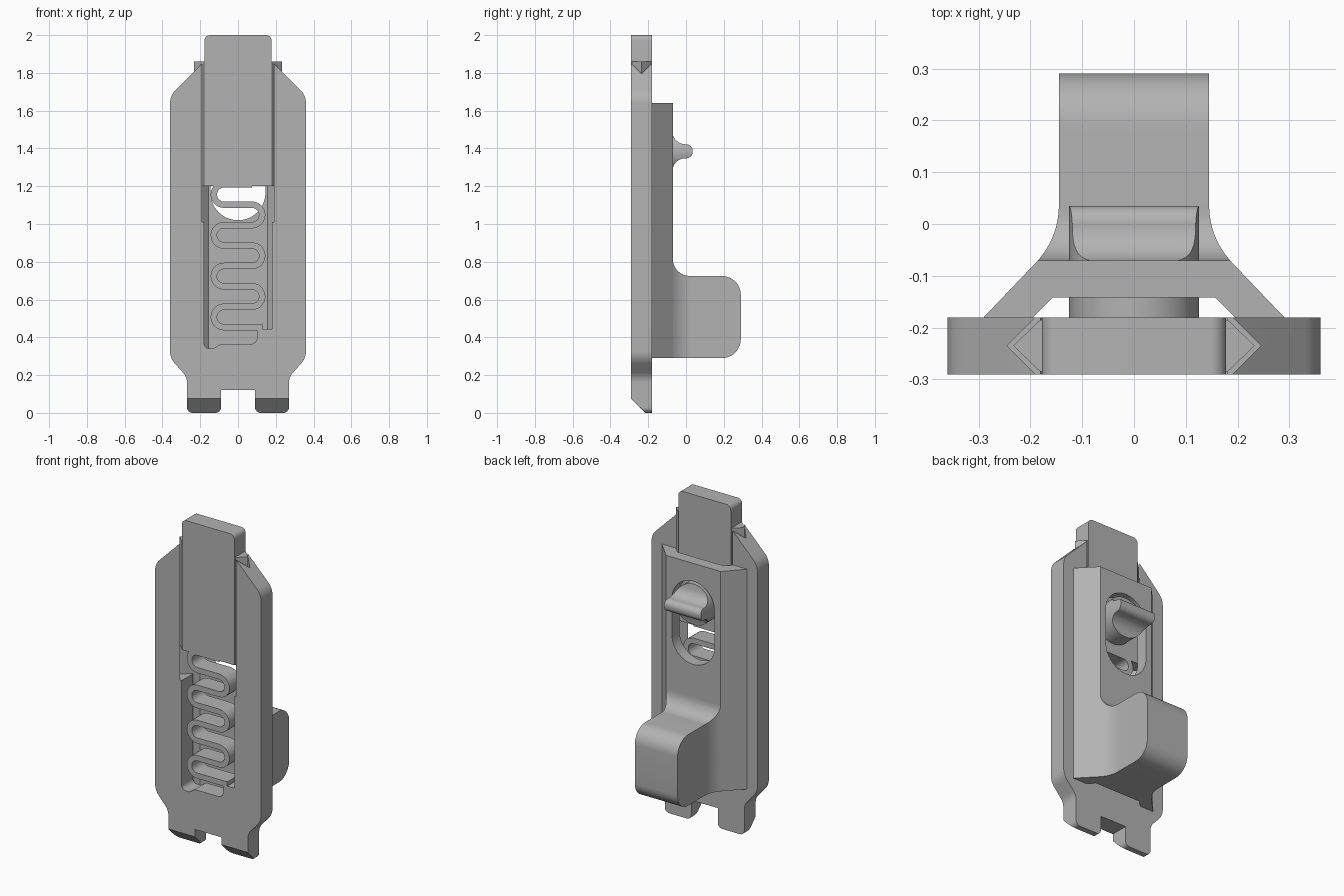
import bpy
import bmesh
import math
from mathutils import Vector

if "Cube" in bpy.data.objects:
    bpy.data.objects.remove(bpy.data.objects["Cube"], do_unlink=True)

GREY = (0.45, 0.45, 0.45, 1.0)
mat = bpy.data.materials.new("plain_grey")
mat.use_nodes = True
mat.diffuse_color = GREY
next(n for n in mat.node_tree.nodes if n.type == 'BSDF_PRINCIPLED').inputs["Base Color"].default_value = GREY

FRONT, BACK = -0.29, -0.18      # the two faces of the flat plate


def fillet(points, steps=10):
    """Closed outline from (a, b) or (a, b, radius) corners."""
    out = []
    for i, corner in enumerate(points):
        p = Vector(corner[:2])
        if len(corner) < 3:
            out.append(p)
            continue
        to_prev = Vector(points[i - 1][:2]) - p
        to_next = Vector(points[(i + 1) % len(points)][:2]) - p
        u, v = to_prev.normalized(), to_next.normalized()
        half = u.angle(v) / 2
        r = corner[2]
        t = r / math.tan(half)
        centre = p + (u + v).normalized() * (r / math.sin(half))
        a, b = (p + u * t - centre).normalized(), (p + v * t - centre).normalized()
        out += [centre + a.slerp(b, k / steps) * r for k in range(steps + 1)]
    return out


def prism(name, outline, axis, lo, hi):
    """Extrude an outline along an axis from lo to hi."""
    def place(p, d):
        return {'x': (d, p[0], p[1]), 'y': (p[0], d, p[1]), 'z': (p[0], p[1], d)}[axis]
    bm = bmesh.new()
    face = bm.faces.new([bm.verts.new(place(p, lo)) for p in outline])
    ext = bmesh.ops.extrude_face_region(bm, geom=[face])
    shift = Vector(place((0, 0), hi - lo))
    bmesh.ops.translate(bm, verts=[e for e in ext["geom"] if isinstance(e, bmesh.types.BMVert)], vec=shift)
    bmesh.ops.recalc_face_normals(bm, faces=bm.faces)
    mesh = bpy.data.meshes.new(name)
    bm.to_mesh(mesh)
    bm.free()
    mesh.materials.append(mat)
    obj = bpy.data.objects.new(name, mesh)
    bpy.context.collection.objects.link(obj)
    return obj


def combine(obj, other, operation):
    """Apply a boolean and drop the helper."""
    mod = obj.modifiers.new("cut", 'BOOLEAN')
    mod.operation, mod.object, mod.solver = operation, other, 'EXACT'
    graph = bpy.context.evaluated_depsgraph_get()
    result = bpy.data.meshes.new_from_object(obj.evaluated_get(graph))
    obj.modifiers.clear()
    obj.data = result
    bpy.data.objects.remove(other, do_unlink=True)


def mirrored(half):
    """Complete an outline that is symmetric about the first axis."""
    return half + [(-p[0], *p[1:]) for p in reversed(half)]


def smooth(obj):
    bpy.ops.object.select_all(action='DESELECT')
    obj.select_set(True)
    bpy.context.view_layer.objects.active = obj
    bpy.ops.object.shade_smooth_by_angle(angle=math.radians(30))


parts = []

# Main plate: two feet, sloped shoulders and a long slot open at the top
side = [(0.09, 0.12), (0.09, 0, 0.03), (0.27, 0, 0.03), (0.27, 0.19, 0.08),
        (0.36, 0.29, 0.1), (0.36, 1.68, 0.1), (0.18, 1.86)]
slot = [(0.18, 0.445), (0.1, 0.445), (0.1, 0.365, 0.03), (-0.09, 0.365),
        (-0.13, 0.34), (-0.18, 0.34, 0.03)]
other_side = [(-p[0], *p[1:]) for p in reversed(side)]
plate = prism("main_plate", fillet(side + slot + other_side), 'y', FRONT, BACK)
# Bevel on the front of the feet
combine(plate, prism("foot_bevel", [(-0.3, 0.085), (-0.205, -0.01), (-0.3, -0.01)],
                     'x', -0.5, 0.5), 'DIFFERENCE')
# V grooves that guide the slider
vee = mirrored([(0.185, -0.295), (0.245, -0.235), (0.185, -0.175)])
combine(plate, prism("groove", vee, 'z', 1.01, 1.95), 'DIFFERENCE')
parts.append(plate)

# Slider bolt with a tongue on each edge
parts.append(prism("slider", fillet(mirrored([(0.178, 1.2), (0.178, 2, 0.03)])), 'y', FRONT, BACK))
for s, label in ((1, "left"), (-1, "right")):
    tongue = [(s * 0.17, -0.285), (s * 0.181, -0.285), (s * 0.233, -0.235),
              (s * 0.181, -0.185), (s * 0.17, -0.185)]
    parts.append(prism(label + "_tongue", tongue, 'z', 1.2, 1.86))

# Zigzag spring: a ribbon of rows joined by half-round bends
PITCH, TOP, REACH, HALF_WIDTH = 0.108, 1.21, 0.074, 0.017
path = [Vector((REACH, TOP))]
for row in range(7):
    s = -1 if row % 2 == 0 else 1
    mid = TOP - PITCH * (row + 0.5)
    for k in range(15):
        a = math.pi * k / 14
        path.append(Vector((s * (REACH + math.sin(a) * PITCH / 2), mid + math.cos(a) * PITCH / 2)))
path.append(Vector((0.13, TOP - PITCH * 7)))
left_edge, right_edge = [], []
for i, p in enumerate(path):
    along = (path[min(i + 1, len(path) - 1)] - path[max(i - 1, 0)]).normalized()
    normal = Vector((-along.y, along.x)) * HALF_WIDTH
    left_edge.append(p + normal)
    right_edge.append(p - normal)
parts.append(prism("spring", left_edge + right_edge[::-1], 'y', FRONT, BACK))

# Back cover with a channel inside and a long window for the knob
cover = prism("back_cover", mirrored([(0.157, -0.142), (0.195, BACK), (0.29, BACK), (0.185, -0.07)][::-1]),
              'z', 0.29, 1.64)
window = fillet(mirrored([(0.145, 1.02, 0.1449), (0.145, 1.53, 0.1449)]), 16)
combine(cover, prism("window", window, 'y', -0.16, 0), 'DIFFERENCE')
parts.append(cover)

# Thumb knob: a round post pinched into a finger grip
KNOB_Z = 1.385
post = [(0.125 * math.cos(a), KNOB_Z + 0.125 * math.sin(a))
        for a in (math.tau * k / 48 for k in range(48))]
knob = prism("thumb_knob", post, 'y', -0.19, 0.1)
upper = [(-0.2, 0.14), (-0.08, 0.14), (-0.06, 0.037, 0.07), (0.035, 0.037, 0.034)]
lower = [(p[0], -p[1], *p[2:]) for p in reversed(upper)]
grip = [(p.x, p.y + KNOB_Z) for p in fillet(upper + lower)]
combine(knob, prism("grip", grip, 'x', -0.2, 0.2), 'INTERSECT')
parts.append(knob)

# Rear hook: rounded side profile, flared where it meets the cover
hook = prism("rear_hook", fillet([(-0.09, 0.29), (0.29, 0.29, 0.1), (0.29, 0.725, 0.1),
                                  (-0.07, 0.725, 0.09), (-0.07, 0.83), (-0.09, 0.83)]), 'x', -0.3, 0.3)
flare = fillet(mirrored([(0.185, -0.1), (0.185, -0.07), (0.145, -0.02, 0.16), (0.145, 0.32)]))
combine(hook, prism("flare", flare, 'z', 0.2, 0.9), 'INTERSECT')
parts.append(hook)

for part in parts:
    smooth(part)
